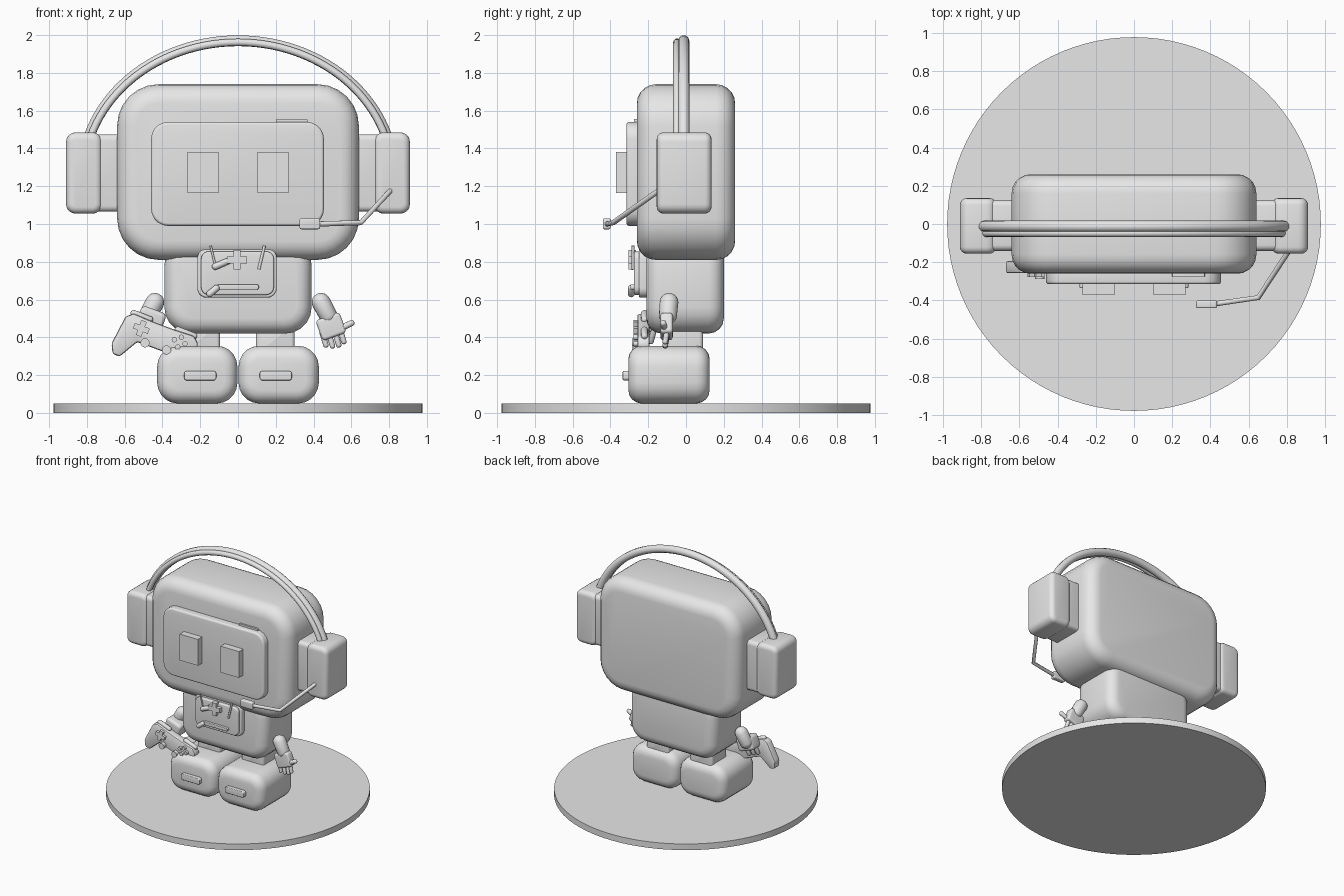
import bpy, bmesh
from math import radians, sin, cos, pi
from mathutils import Vector, Matrix

cube = bpy.data.objects.get("Cube")
if cube:
    bpy.data.objects.remove(cube, do_unlink=True)

grey = bpy.data.materials.new("plain_grey")
grey.use_nodes = True
grey.diffuse_color = (0.8, 0.8, 0.8, 1)
grey.node_tree.nodes["Principled BSDF"].inputs["Base Color"].default_value = (0.8, 0.8, 0.8, 1)
parts = []


def finish(name, bm, matrix=Matrix()):
    bmesh.ops.recalc_face_normals(bm, faces=bm.faces)
    mesh = bpy.data.meshes.new(name)
    bm.to_mesh(mesh)
    bm.free()
    mesh.materials.append(grey)
    ob = bpy.data.objects.new(name, mesh)
    ob.matrix_world = matrix
    bpy.context.collection.objects.link(ob)
    parts.append(ob)
    return ob


def place(loc, tilt):
    return Matrix.Translation(loc) @ Matrix.Rotation(radians(tilt), 4, 'Y')


def slab(name, x, y, z, corner=0.0, edge=0.0, tilt=0, segs=5):
    """Block spanning the x, y, z ranges: rounded front outline, then rounded rims."""
    size = [r[1] - r[0] for r in (x, y, z)]
    mid = [(r[1] + r[0]) / 2 for r in (x, y, z)]
    bm = bmesh.new()
    bmesh.ops.create_cube(bm, size=1)
    bmesh.ops.scale(bm, vec=size, verts=bm.verts)
    along_y = [e for e in bm.edges if abs(e.verts[0].co.y - e.verts[1].co.y) > 1e-4]
    if corner:
        bmesh.ops.bevel(bm, geom=along_y, offset=corner, segments=segs,
                        profile=0.5, affect='EDGES')
    if edge:
        rim = [e for e in bm.edges if abs(e.verts[0].co.y - e.verts[1].co.y) < 1e-4]
        bmesh.ops.bevel(bm, geom=rim, offset=edge, segments=max(2, segs - 1),
                        profile=0.5, affect='EDGES')
    return finish(name, bm, place(mid, tilt))


def prism(name, outline, depth, loc, tilt=0, edge=0.0):
    """Extrude an x-z outline along y."""
    bm = bmesh.new()
    face = bm.faces.new([bm.verts.new((u, -depth / 2, w)) for u, w in outline])
    ext = bmesh.ops.extrude_face_region(bm, geom=[face])
    bmesh.ops.translate(bm, vec=(0, depth, 0),
                        verts=[v for v in ext["geom"] if isinstance(v, bmesh.types.BMVert)])
    if edge:
        bmesh.ops.bevel(bm, geom=list(bm.edges), offset=edge, segments=2,
                        profile=0.5, affect='EDGES')
    return finish(name, bm, place(loc, tilt))


def cross(name, loc, r, depth, tilt=0):
    a = r * 0.36
    quarter = [(a, a), (a, r), (-a, r)]
    pts = []
    for i in range(4):
        c, s = (1, 0, -1, 0)[i], (0, 1, 0, -1)[i]
        pts += [(u * c - w * s, u * s + w * c) for u, w in quarter]
    return prism(name, pts, depth, loc, tilt)


def capsule(name, a, b, r):
    a, b = Vector(a), Vector(b)
    bm = bmesh.new()
    bmesh.ops.create_uvsphere(bm, u_segments=16, v_segments=10, radius=r)
    for v in bm.verts:
        if v.co.z > 1e-4:
            v.co.z += (b - a).length
    turn = (b - a).to_track_quat('Z', 'Y').to_matrix().to_4x4()
    return finish(name, bm, Matrix.Translation(a) @ turn)


def tube(name, pts, r):
    cu = bpy.data.curves.new(name, 'CURVE')
    cu.dimensions = '3D'
    cu.bevel_depth = r
    cu.bevel_resolution = 3
    cu.use_fill_caps = True
    sp = cu.splines.new('POLY')
    sp.points.add(len(pts) - 1)
    for p, co in zip(sp.points, pts):
        p.co = (*co, 1)
    cu.materials.append(grey)
    ob = bpy.data.objects.new(name, cu)
    bpy.context.collection.objects.link(ob)
    return ob


def disc(name, loc, r, depth, axis='Y', segs=20):
    bm = bmesh.new()
    bmesh.ops.create_cone(bm, cap_ends=True, segments=segs, radius1=r, radius2=r, depth=depth)
    turn = Matrix.Rotation(pi / 2, 4, 'X') if axis == 'Y' else Matrix()
    return finish(name, bm, Matrix.Translation(loc) @ turn)


def span(side, a, b):
    return tuple(sorted((side * a, side * b)))


# Stand, torso and head
disc("base_disc", (0, 0, 0.025), 0.977, 0.05, 'Z', 96)
slab("torso", (-0.39, 0.39), (-0.21, 0.20), (0.42, 0.92), 0.14, 0.08)
slab("head", (-0.64, 0.64), (-0.26, 0.26), (0.81, 1.74), 0.22, 0.10, segs=6)
slab("screen", (-0.46, 0.455), (-0.315, -0.22), (0.99, 1.54), 0.09, 0.015)
slab("screen_tab", (0.20, 0.37), (-0.275, -0.22), (1.52, 1.555), 0.008)

# Mirrored parts
for side, word in ((-1, "right"), (1, "left")):
    slab(word + "_eye", span(side, 0.103, 0.268), (-0.37, -0.30), (1.165, 1.38))
    slab(word + "_leg", span(side, 0.095, 0.30), (-0.10, 0.09), (0.30, 0.48), 0.02, 0.02)
    slab(word + "_foot", span(side, 0.003, 0.428), (-0.305, 0.125), (0.05, 0.355), 0.11, 0.07)
    slab(word + "_foot_bar", span(side, 0.115, 0.285), (-0.335, -0.28), (0.172, 0.222), 0.015, 0.006)
    slab(word + "_ear_cup", span(side, 0.72, 0.91), (-0.155, 0.135), (1.055, 1.485), 0.05, 0.035)
    slab(word + "_ear_cushion", span(side, 0.58, 0.80), (-0.14, 0.125), (1.065, 1.475), 0.04, 0.03)
    capsule(word + "_arm", (side * 0.44, -0.09, 0.585), (side * 0.475, -0.095, 0.52), 0.05)


# Headband: two parallel arcs
def arc(y, shrink):
    angles = [radians(14 + 152 * i / 48) for i in range(49)]
    return [((0.825 - shrink) * cos(t), y, 1.25 + (0.72 - shrink) * sin(t)) for t in angles]


tube("headband", arc(-0.012, 0), 0.03)
tube("headband_front_rail", arc(-0.048, 0.008), 0.02)

# Microphone
tube("mic_boom", [(0.81, -0.14, 1.18), (0.65, -0.385, 1.007), (0.42, -0.418, 1.0)], 0.014)
slab("mic_tip", (0.325, 0.435), (-0.44, -0.40), (0.972, 1.03), 0.012, 0.008)

# Chest panel with its controls
slab("chest_panel", (-0.215, 0.205), (-0.25, -0.18), (0.61, 0.87), 0.05, 0.01)
slab("chest_inset", (-0.195, 0.19), (-0.275, -0.22), (0.625, 0.855), 0.04, 0.008)
cross("chest_cross", (-0.005, -0.285, 0.81), 0.052, 0.04)
capsule("chest_lever", (-0.12, -0.285, 0.775), (-0.05, -0.285, 0.805), 0.018)
tube("chest_left_wire", [(-0.12, -0.28, 0.78), (-0.145, -0.28, 0.885)], 0.006)
tube("chest_right_wire", [(0.11, -0.28, 0.76), (0.14, -0.28, 0.885)], 0.008)
slab("chest_slot", (-0.11, 0.11), (-0.295, -0.26), (0.653, 0.68), 0.01, 0.004)
capsule("chest_knob", (-0.15, -0.29, 0.63), (-0.115, -0.29, 0.66), 0.018)

# Left hand: palm, fingers and thumb
slab("left_palm", (0.425, 0.56), (-0.135, -0.07), (0.40, 0.515), 0.02, 0.015, tilt=-20)
for i, (x, z) in enumerate(((0.465, 0.36), (0.50, 0.355), (0.533, 0.36), (0.56, 0.378))):
    capsule(f"left_finger_{i + 1}", (x - 0.018, -0.10, z + 0.06), (x, -0.11, z), 0.015)
capsule("left_thumb", (0.55, -0.115, 0.45), (0.60, -0.12, 0.475), 0.017)

# Right hand gripping the controller
slab("right_palm", (-0.53, -0.39), (-0.20, -0.09), (0.44, 0.55), 0.025, 0.02, tilt=20)
for i in range(3):
    x, z = -0.50 + 0.04 * i, 0.44 - 0.015 * i
    capsule(f"right_finger_{i + 1}", (x, -0.17, z + 0.03), (x - 0.02, -0.185, z - 0.03), 0.016)

# Handheld controller, tilted
hub, lean = Vector((-0.41, -0.225, 0.42)), 20.5
right_half = [(0.08, 0.045), (0.17, 0.05), (0.205, 0.02), (0.225, -0.14),
              (0.20, -0.19), (0.16, -0.19), (0.10, -0.085)]
outline = right_half + [(-u, w) for u, w in reversed(right_half)]
prism("controller", outline, 0.065, hub, lean, 0.012)


def on_pad(u, w, out):
    return hub + Matrix.Rotation(radians(lean), 3, 'Y') @ Vector((u, -out, w))


cross("controller_cross", on_pad(-0.105, -0.01, 0.038), 0.042, 0.03, lean)
for i, (u, w) in enumerate(((-0.06, -0.075), (0.06, -0.07))):
    disc(f"controller_stick_{i + 1}", on_pad(u, w, 0.042), 0.024, 0.04)
for i, (u, w) in enumerate(((0.08, -0.005), (0.14, -0.005), (0.11, 0.02), (0.11, -0.035))):
    disc(f"controller_button_{i + 1}", on_pad(u, w, 0.038), 0.014, 0.03)
for i, u in enumerate((-0.125, 0.125)):
    a, b = on_pad(u - 0.045, 0.05, -0.005), on_pad(u + 0.045, 0.05, -0.005)
    capsule(f"controller_bumper_{i + 1}", a, b, 0.018)

# Smooth rounded forms, keep hard edges
bpy.ops.object.select_all(action='DESELECT')
for ob in parts:
    ob.select_set(True)
bpy.context.view_layer.objects.active = parts[0]
bpy.ops.object.shade_smooth_by_angle(angle=radians(35))
